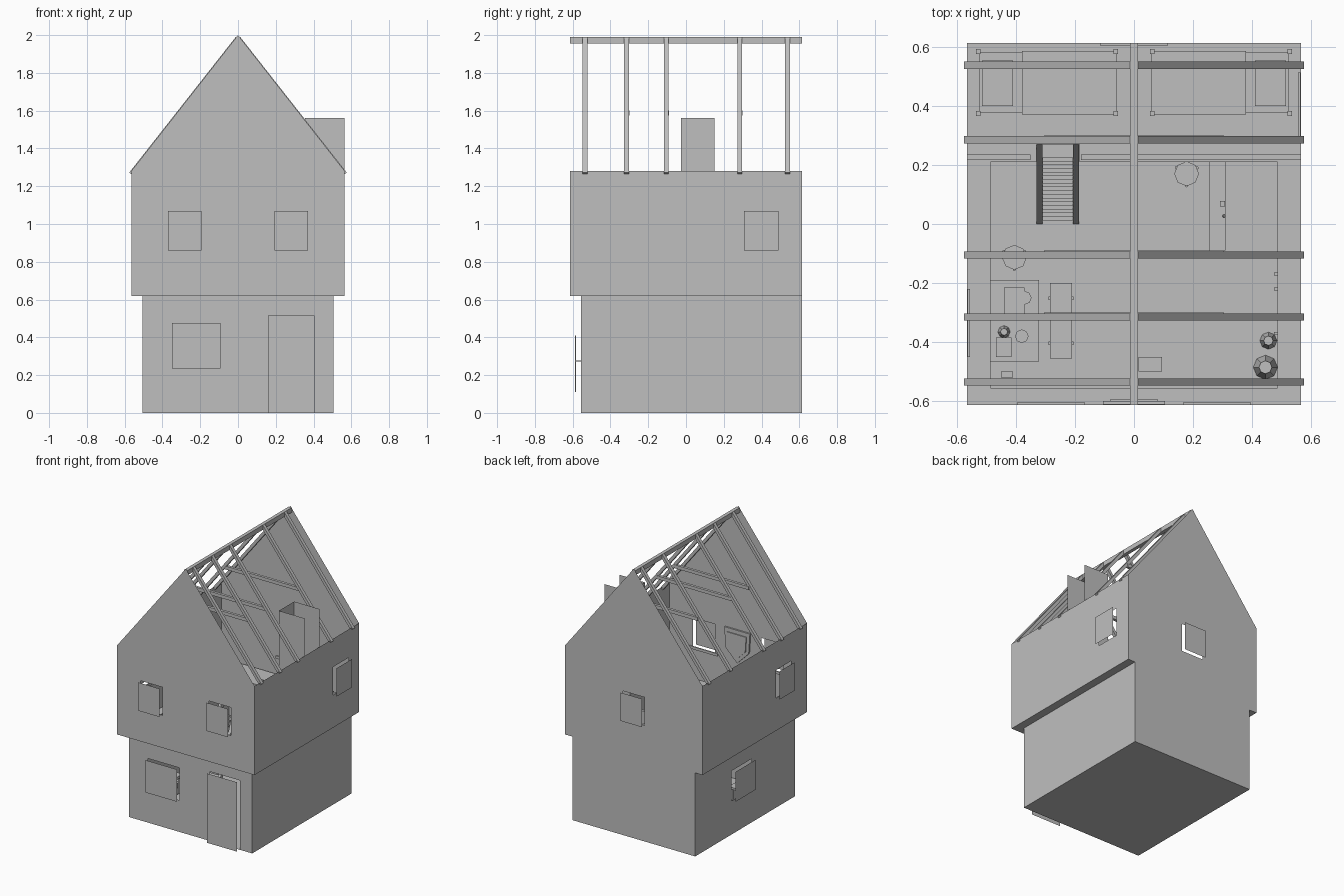
import bpy, bmesh, math
from mathutils import Vector

if "Cube" in bpy.data.objects:
    bpy.data.objects.remove(bpy.data.objects["Cube"])

grey = bpy.data.materials.new("plaster_grey")
grey.diffuse_color = (0.52, 0.52, 0.52, 1)
grey.use_nodes = True
grey.node_tree.nodes["Principled BSDF"].inputs["Base Color"].default_value = grey.diffuse_color


def finish(name, bm):
    me = bpy.data.meshes.new(name)
    bm.to_mesh(me)
    bm.free()
    me.materials.append(grey)
    ob = bpy.data.objects.new(name, me)
    bpy.context.collection.objects.link(ob)
    return ob


def sheet(name, outline, holes, place, normal):
    """Thin flat wall with openings; place maps (u, v) to 3D."""
    bm = bmesh.new()
    for loop in [outline] + holes:
        vs = [bm.verts.new(place(u, v)) for u, v in loop]
        for a, b in zip(vs, vs[1:] + vs[:1]):
            bm.edges.new((a, b))
    bmesh.ops.triangle_fill(bm, use_beauty=True, edges=bm.edges[:], normal=normal)
    bm.normal_update()
    for f in bm.faces:
        if f.normal.dot(Vector(normal)) < 0:
            f.normal_flip()
    return finish(name, bm)


def rect(u0, u1, v0, v1):
    return [(u0, v0), (u1, v0), (u1, v1), (u0, v1)]


def box(name, x0, x1, y0, y1, z0, z1):
    bm = bmesh.new()
    bmesh.ops.create_cube(bm, size=1)
    for v in bm.verts:
        v.co = ((x0 + x1) / 2 + v.co.x * (x1 - x0), (y0 + y1) / 2 + v.co.y * (y1 - y0),
                (z0 + z1) / 2 + v.co.z * (z1 - z0))
    return finish(name, bm)


def prism(name, pts, axis, lo, hi):
    """Extrude a closed profile along x or y."""
    bm = bmesh.new()
    at = (lambda p, d: (d, p[0], p[1])) if axis == "x" else (lambda p, d: (p[0], d, p[1]))
    f = bm.faces.new([bm.verts.new(at(p, lo)) for p in pts])
    g = bmesh.ops.extrude_face_region(bm, geom=[f])
    off = Vector(at((0, 0), hi - lo))
    bmesh.ops.translate(bm, vec=off, verts=[v for v in g["geom"] if isinstance(v, bmesh.types.BMVert)])
    bmesh.ops.recalc_face_normals(bm, faces=bm.faces[:])
    return finish(name, bm)


def round_part(name, x, y, z0, z1, r0, r1, n=8):
    bm = bmesh.new()
    bmesh.ops.create_cone(bm, cap_ends=True, segments=n, radius1=r0, radius2=r1, depth=z1 - z0)
    bmesh.ops.translate(bm, vec=(x, y, (z0 + z1) / 2), verts=bm.verts[:])
    return finish(name, bm)


GX, UX, GF, YB = 0.505, 0.565, -0.555, 0.613  # ground half width, upper half width, ground front, back
MID, EAVE, TOP = 0.62, 1.28, 2.0
OUT = 0.031                                   # how far the shutters stand off the walls


def on_y(y):
    return lambda u, v: (u, y, v)


def on_x(x):
    return lambda u, v: (x, u, v)


def window(c, half=0.089):
    return rect(c - half, c + half, 0.86, 1.07)


FRONT, BACK, LEFT, RIGHT, UP = (0, -1, 0), (0, 1, 0), (-1, 0, 0), (1, 0, 0), (0, 0, 1)

# ground storey walls, with door notch in the front
front_low = rect(-0.35, -0.092, 0.236, 0.476)
left_low = rect(-0.05, 0.185, 0.25, 0.472)
door = rect(0.158, 0.404, 0, 0.515)
sheet("ground_front_wall", [(-GX, 0), (0.158, 0), (0.158, 0.515), (0.404, 0.515), (0.404, 0),
      (GX, 0), (GX, MID), (-GX, MID)], [front_low], on_y(GF), FRONT)
sheet("ground_left_wall", rect(GF, YB, 0, MID), [left_low], on_x(-GX), LEFT)
sheet("ground_right_wall", rect(GF, YB, 0, MID), [], on_x(GX), RIGHT)
sheet("ground_floor", rect(-GX, GX, GF, YB), [], lambda u, v: (u, v, 0), UP)
sheet("front_ground_shutter", front_low, [], on_y(GF - OUT), FRONT)
sheet("door_panel", door, [], on_y(GF - OUT - 0.004), FRONT)
sheet("left_ground_shutter", left_low, [], on_x(-GX - OUT), LEFT)
box("door_bar", 0.366, 0.374, -0.5885, -0.5825, 0.11, 0.41)
box("door_bar_peg", 0.367, 0.373, -0.583, GF, 0.272, 0.278)

# upper storey: side walls and gabled ends
gable = [(-UX, MID), (UX, MID), (UX, EAVE), (0, TOP), (-UX, EAVE)]
sheet("front_gable_wall", gable, [window(-0.281), window(0.281)], on_y(-YB), FRONT)
sheet("back_gable_wall", gable, [window(0)], on_y(YB), BACK)
sheet("back_ground_wall", rect(-GX, GX, 0, MID), [], on_y(YB), BACK)
sheet("upper_left_wall", rect(-YB, YB, MID, EAVE), [window(-0.335)], on_x(-UX), LEFT)
sheet("upper_right_wall", rect(-YB, YB, MID, EAVE), [window(0.398, 0.091)], on_x(UX), RIGHT)
for c in (-0.281, 0.281):
    sheet("front_upper_shutter", window(c), [], on_y(-YB - OUT), FRONT)
    box("front_sill", c - 0.115, c + 0.115, -YB + 0.001, -YB + 0.009, 0.84, 0.86)
sheet("back_upper_shutter", window(0), [], on_y(YB + OUT), BACK)
box("back_sill", -0.115, 0.115, YB - 0.009, YB - 0.001, 0.84, 0.86)
for s, c, n, h in ((-1, -0.335, LEFT, 0.089), (1, 0.398, RIGHT, 0.091)):
    sheet("side_upper_shutter", window(c, h), [], on_x(s * (UX + OUT)), n)
    xs = sorted((s * 0.556, s * 0.564))
    box("side_sill", xs[0], xs[1], c - 0.115, c + 0.115, 0.84, 0.86)

# shield plaque hung inside the front gable, with a raised inner field
shield = [(-0.105, 1.08), (0.105, 1.08), (0.095, 0.93), (0, 0.835), (-0.095, 0.93)]
prism("wall_shield", shield, "y", -YB + 0.002, -YB + 0.014)
prism("shield_field", [(x * 0.75, 0.965 + (z - 0.965) * 0.75) for x, z in shield], "y",
      -YB + 0.014, -YB + 0.021)

# loft floor at the back joined to the jetty ledge around the open hall, plus wall plates below it
flat = lambda u, v: (u, v, MID)
sheet("loft_floor", [(-UX, -YB), (UX, -YB), (UX, YB), (-UX, YB)],
      [[(-GX, GF), (GX, GF), (GX, 0.21), (-0.185, 0.21), (-0.185, 0.27), (-0.33, 0.27),
        (-0.33, 0.21), (-GX, 0.21)]], flat, UP)
for x in (-GX, 0.485):
    box("wall_plate", x, x + 0.02, GF, 0.21, 0.6, 0.615)
box("partition_left", -UX, -0.35, 0.217, 0.236, MID, 0.75)
box("partition_right", -0.18, UX, 0.217, 0.236, MID, 0.75)

# roof frame: ridge, rafter pairs and collar ties
box("ridge_beam", -0.013, 0.013, -YB, YB, 1.955, 1.99)
for y in (0.537, 0.285, -0.105, -0.315, -0.535):
    for s in (-1, 1):
        prism("rafter", [(s * 0.012, 1.99), (s * 0.576, 1.272), (s * 0.558, 1.26),
                         (s * 0.012, 1.955)], "y", y - 0.0125, y + 0.0125)
for y in (0.29, -0.1, -0.31):
    box("collar_tie", -0.305, 0.305, y - 0.01, y + 0.01, 1.575, 1.6)

# chimney flue, open on its outer side
for y in (-0.027, 0.152):
    sheet("flue_side", [(0.355, 0.3), (GX, 0.3), (GX, MID), (UX, MID), (UX, 1.56), (0.355, 1.56)],
          [], on_y(y), FRONT if y < 0 else BACK)
sheet("flue_inner_face", rect(-0.027, 0.152, 0.3, 1.56), [], on_x(0.355), LEFT)
box("hearth_bench", 0.255, 0.31, -0.09, 0.21, 0.1, 0.13)
box("hearth_tool", 0.292, 0.308, 0.06, 0.078, 0.13, 0.14)
round_part("hearth_knob", 0.305, 0.027, 0.13, 0.145, 0.006, 0.004, 6)

# stairs
for x in (-0.33, -0.207):
    prism("stair_stringer", [(0, 0), (0.03, 0), (0.27, 0.56), (0.27, 0.64)], "x", x, x + 0.021)
for i in range(17):
    y, z = 0.012 + i * 0.0125, 0.03 + i * 0.031
    box("stair_tread", -0.309, -0.207, y, y + 0.013, z, z + 0.01)

# table, long bench, stools
def legged(name, x0, x1, y0, y1, z, t, w, out=0.0, inset=0.015):
    box(name + "_top", x0, x1, y0, y1, z - t, z)
    for x in (x0 - out, x1 + out - w):
        for y in (y0 + inset, y1 - inset - w):
            box(name + "_leg", x, x + w, y, y + w, 0, z - t)


legged("table", -0.485, -0.322, -0.465, -0.19, 0.23, 0.02, 0.015)
legged("bench", -0.285, -0.21, -0.455, -0.2, 0.13, 0.015, 0.012, 0.005, 0.045)
for sx, sy in ((-0.405, -0.113), (0.178, 0.17)):
    round_part("stool_seat", sx, sy, 0.125, 0.14, 0.042, 0.042)
    for k in range(3):
        a = math.radians(k * 120 + 270)
        round_part("stool_leg", sx + 0.04 * math.cos(a), sy + 0.04 * math.sin(a), 0, 0.125, 0.006, 0.006, 6)

# tableware, low seat by the front wall, barrels and wall pegs
box("tray", -0.44, -0.37, -0.305, -0.215, 0.23, 0.24)
round_part("jug", -0.44, -0.365, 0.23, 0.28, 0.021, 0.012)
round_part("plate", -0.38, -0.38, 0.23, 0.236, 0.023, 0.023)
round_part("bowl", -0.37, -0.25, 0.23, 0.236, 0.023, 0.023)
box("bread_board", -0.468, -0.415, -0.45, -0.385, 0.23, 0.24)
box("low_seat", 0.015, 0.095, -0.5, -0.45, 0.1, 0.115)
for x in (0.025, 0.08):
    box("low_seat_leg", x, x + 0.01, -0.48, -0.47, 0, 0.1)
box("floor_crate", -0.45, -0.41, -0.52, -0.5, 0, 0.06)
round_part("barrel_large", 0.445, -0.485, 0, 0.13, 0.041, 0.022)
round_part("barrel_small", 0.455, -0.395, 0, 0.09, 0.029, 0.016)
for y in (-0.17, -0.22, -0.37):
    box("wall_peg", 0.474, GX, y - 0.005, y + 0.005, 0.4, 0.41)

# beds in the loft
for s in (-1, 1):
    def bed(name, a, b, y0, y1, z0, z1):
        xs = sorted((s * a, s * b))
        box(name, xs[0], xs[1], y0, y1, z0, z1)
    bed("mattress", 0.065, 0.525, 0.375, 0.58, 0.68, 0.73)
    bed("blanket", 0.06, 0.38, 0.37, 0.585, 0.7, 0.737)
    bed("pillow", 0.41, 0.515, 0.4, 0.553, 0.73, 0.75)
    for a in (0.055, 0.52):
        for y in (0.365, 0.575):
            bed("bed_post", a, a + 0.015, y, y + 0.018, MID, 0.78)
